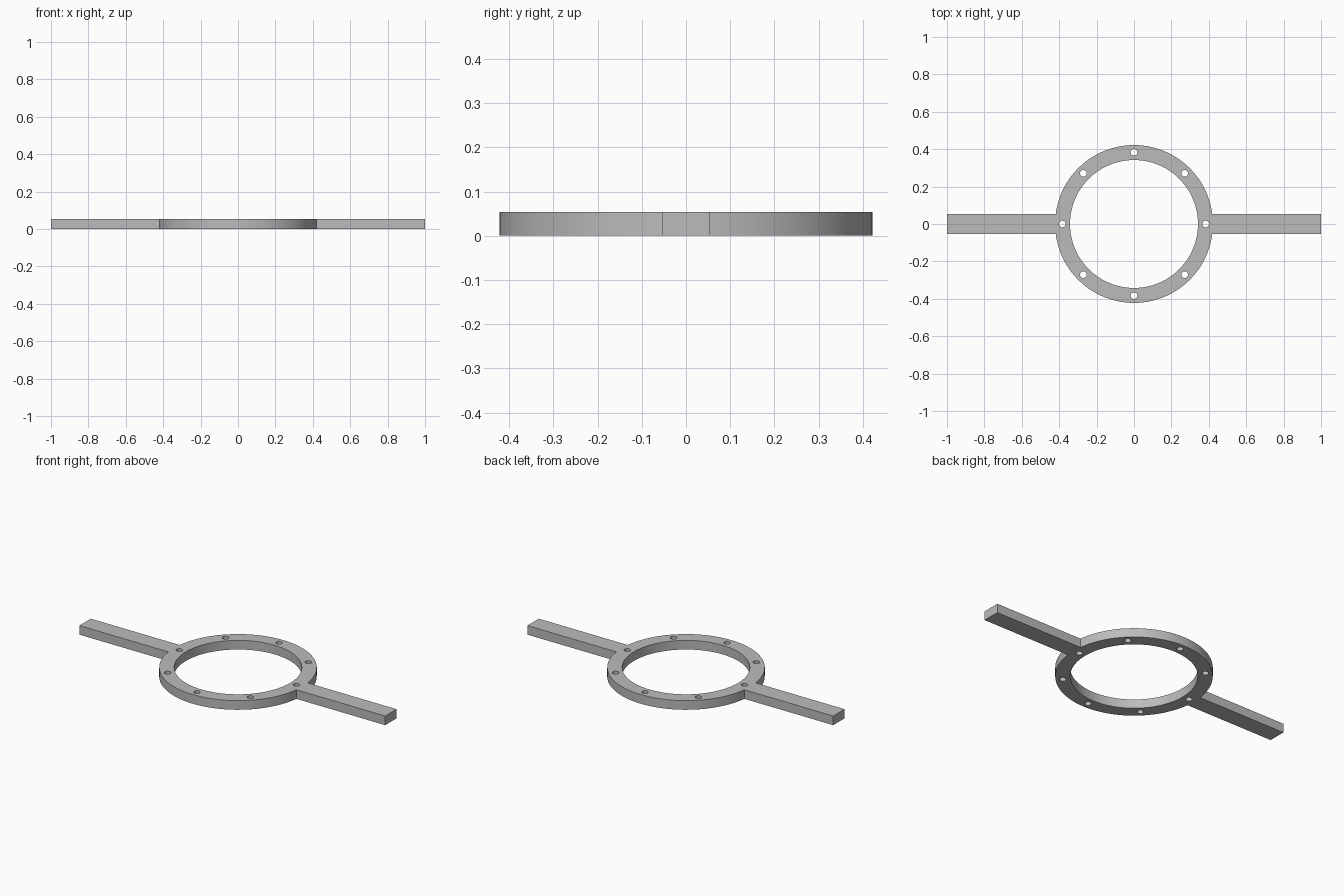
import bpy
import bmesh
from math import asin, cos, sin, pi, radians

old = bpy.data.objects.get("Cube")
if old:
    bpy.data.objects.remove(old, do_unlink=True)

OUTER, INNER = 0.422, 0.342      # ring radii
HOLE, BOLT_CIRCLE = 0.018, 0.383  # screw holes
HALF_ARM = 0.053                 # half the arm width
HEIGHT = 0.054


def arc(radius, start, end, steps, cx=0, cy=0):
    """Points along an arc, both ends included."""
    angles = [start + (end - start) * i / steps for i in range(steps + 1)]
    return [(cx + radius * cos(a), cy + radius * sin(a)) for a in angles]


def circle(radius, steps, cx=0, cy=0):
    return arc(radius, 0, 2 * pi, steps, cx, cy)[:-1]


# Outline: half ring plus one arm end, then the same turned half way round
join = asin(HALF_ARM / OUTER)
half = [(1, -HALF_ARM), (1, HALF_ARM)] + arc(OUTER, join, pi - join, 40)
outline = half + [(-x, -y) for x, y in half]

# Centre opening and eight screw holes
loops = [outline, circle(INNER, 96)]
for i in range(8):
    a = i * pi / 4
    loops.append(circle(HOLE, 24, BOLT_CIRCLE * cos(a), BOLT_CIRCLE * sin(a)))

# Filled flat profile, extruded to thickness
profile = bpy.data.curves.new("ring_with_arms", "CURVE")
profile.dimensions = "2D"
profile.fill_mode = "BOTH"
profile.extrude = HEIGHT / 2
for points in loops:
    spline = profile.splines.new("POLY")
    spline.points.add(len(points) - 1)
    for p, (x, y) in zip(spline.points, points):
        p.co = (x, y, 0, 1)
    spline.use_cyclic_u = True

ring = bpy.data.objects.new("ring_with_arms", profile)
bpy.context.collection.objects.link(ring)
ring.location.z = HEIGHT / 2
bpy.ops.object.select_all(action="DESELECT")
bpy.context.view_layer.objects.active = ring
ring.select_set(True)
bpy.ops.object.convert(target="MESH")
ring = bpy.context.object

# Weld caps to walls and merge the flat faces
bm = bmesh.new()
bm.from_mesh(ring.data)
bmesh.ops.remove_doubles(bm, verts=bm.verts, dist=1e-5)
bmesh.ops.recalc_face_normals(bm, faces=bm.faces)
bm.to_mesh(ring.data)
bm.free()
bpy.ops.object.shade_smooth_by_angle(angle=radians(30))

# Plain grey material
grey = bpy.data.materials.new("plain_grey")
grey.use_nodes = True
colour = (0.5, 0.5, 0.5, 1)
grey.diffuse_color = colour
grey.node_tree.nodes["Principled BSDF"].inputs["Base Color"].default_value = colour
ring.data.materials.clear()
ring.data.materials.append(grey)
